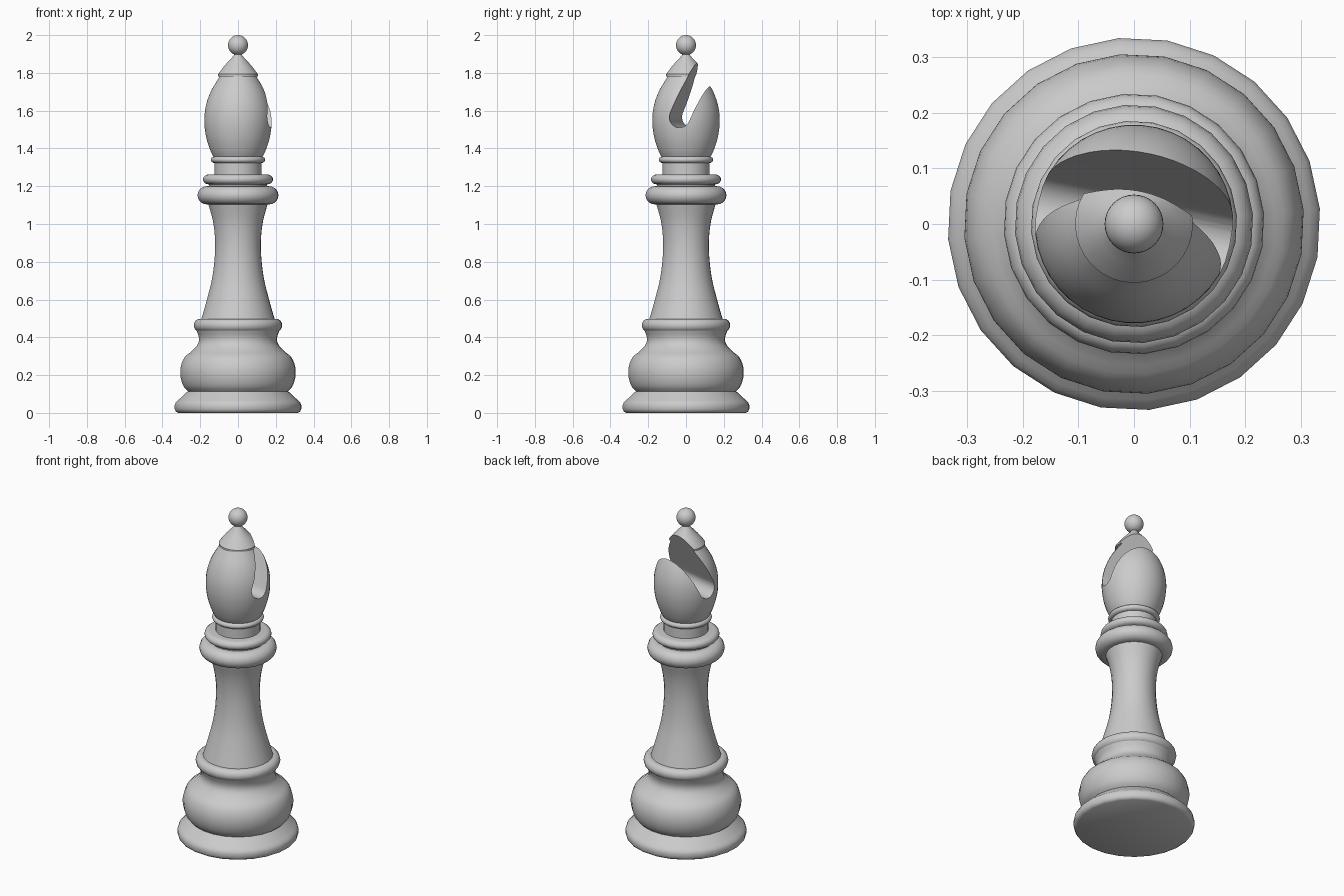
import bpy, bmesh, math
from mathutils import Vector, Matrix

if "Cube" in bpy.data.objects:
    bpy.data.objects.remove(bpy.data.objects["Cube"])


def smooth(points, steps=5):
    """Catmull-Rom curve through (radius, z) points."""
    p = [Vector(q) for q in points]
    p = [2 * p[0] - p[1]] + p + [2 * p[-1] - p[-2]]
    out = []
    for a, b, c, d in zip(p, p[1:], p[2:], p[3:]):
        for i in range(steps):
            t = i / steps
            out.append(0.5 * (2 * b + (c - a) * t + (2 * a - 5 * b + 4 * c - d) * t * t
                              + (3 * b - a - 3 * c + d) * t ** 3))
    return [tuple(q) for q in out] + [tuple(points[-1])]


def bead(inner, outer, z0, z1, steps=10):
    """Half-round moulding between two heights."""
    h, m = (z1 - z0) / 2, (z0 + z1) / 2
    return [(inner + (outer - inner) * math.cos(a), m + h * math.sin(a))
            for a in (-math.pi / 2 + math.pi * i / steps for i in range(steps + 1))]


def finish(bm, name, angle=35):
    bmesh.ops.recalc_face_normals(bm, faces=bm.faces)
    mesh = bpy.data.meshes.new(name)
    bm.to_mesh(mesh)
    bm.free()
    ob = bpy.data.objects.new(name, mesh)
    bpy.context.collection.objects.link(ob)
    shade(ob, angle)
    return ob


def shade(ob, angle=35):
    bpy.ops.object.select_all(action='DESELECT')
    ob.select_set(True)
    bpy.context.view_layer.objects.active = ob
    bpy.ops.object.shade_smooth_by_angle(angle=math.radians(angle))


def lathe(name, profile, sides=24, phase=4.7):
    """Closed solid of revolution from (radius, z) points."""
    bm = bmesh.new()
    rings = []
    for r, z in profile:
        rings.append([bm.verts.new((r * math.cos(a), r * math.sin(a), z))
                      for a in (math.radians(phase + 360 * i / sides) for i in range(sides))])
    for lo, hi in zip(rings, rings[1:]):
        for i in range(sides):
            j = (i + 1) % sides
            bm.faces.new((lo[i], lo[j], hi[j], hi[i]))
    bm.faces.new(rings[0][::-1])
    bm.faces.new(rings[-1])
    return finish(bm, name)


# Foot and bulb
lathe("foot", [(0.318, 0.0), (0.33, 0.007), (0.336, 0.02), (0.336, 0.042),
               (0.33, 0.056), (0.318, 0.067), (0.265, 0.116)])
lathe("bulb", smooth([(0.262, 0.11), (0.289, 0.14), (0.305, 0.19), (0.304, 0.245), (0.283, 0.295),
                      (0.242, 0.33), (0.213, 0.365), (0.208, 0.4), (0.222, 0.44)], 3))
lathe("waist_ring", bead(0.203, 0.235, 0.43, 0.498))

# Stem
lathe("stem", smooth([(0.198, 0.485), (0.165, 0.6), (0.138, 0.71), (0.124, 0.82),
                      (0.122, 0.92), (0.134, 1.02), (0.162, 1.12)], 4))

# Collar mouldings and neck
lathe("large_collar", bead(0.165, 0.215, 1.104, 1.2))
lathe("collar_step", [(0.155, 1.18), (0.155, 1.225)])
lathe("small_collar", bead(0.155, 0.186, 1.21, 1.262))
lathe("neck", [(0.125, 1.24), (0.125, 1.34)])
lathe("neck_ring", bead(0.122, 0.144, 1.322, 1.358))

# Head with cone cap
head_curve = smooth([(0.124, 1.345), (0.147, 1.39), (0.169, 1.46), (0.179, 1.54),
                     (0.172, 1.62), (0.145, 1.7), (0.098, 1.78)], 4)
cap = [(0.106, 1.782), (0.106, 1.793), (0.07, 1.84), (0.022, 1.892), (0.016, 1.905), (0.02, 1.925)]
head = lathe("head", head_curve + cap, 40)

# Slanted round-bottomed slot cut through the head
r = 0.056
outline = [(r * math.cos(a), r * math.sin(a))
           for a in (math.pi + math.pi * i / 16 for i in range(17))] + [(r, 0.45), (-r, 0.45)]
bm = bmesh.new()
face = bm.faces.new([bm.verts.new((-0.35, y, z)) for y, z in outline])
ext = bmesh.ops.extrude_face_region(bm, geom=[face])
bmesh.ops.translate(bm, vec=(0.7, 0, 0),
                    verts=[v for v in ext["geom"] if isinstance(v, bmesh.types.BMVert)])
bm.transform(Matrix.Translation((0, 0, 1.566)) @ Matrix.Rotation(math.radians(-11.5), 4, 'Z')
             @ Matrix.Rotation(math.radians(-23), 4, 'X'))
cutter = finish(bm, "slot_cutter")
cutter.hide_render = True
cut = head.modifiers.new("slot", 'BOOLEAN')
cut.operation, cut.solver, cut.object = 'DIFFERENCE', 'EXACT', cutter
bpy.context.view_layer.objects.active = head
bpy.ops.object.modifier_apply(modifier=cut.name)
bpy.data.objects.remove(cutter)
shade(head)

# Ball finial
bm = bmesh.new()
bmesh.ops.create_uvsphere(bm, u_segments=32, v_segments=16, radius=0.053)
bm.transform(Matrix.Translation((0, 0, 1.947)))
finish(bm, "finial")
